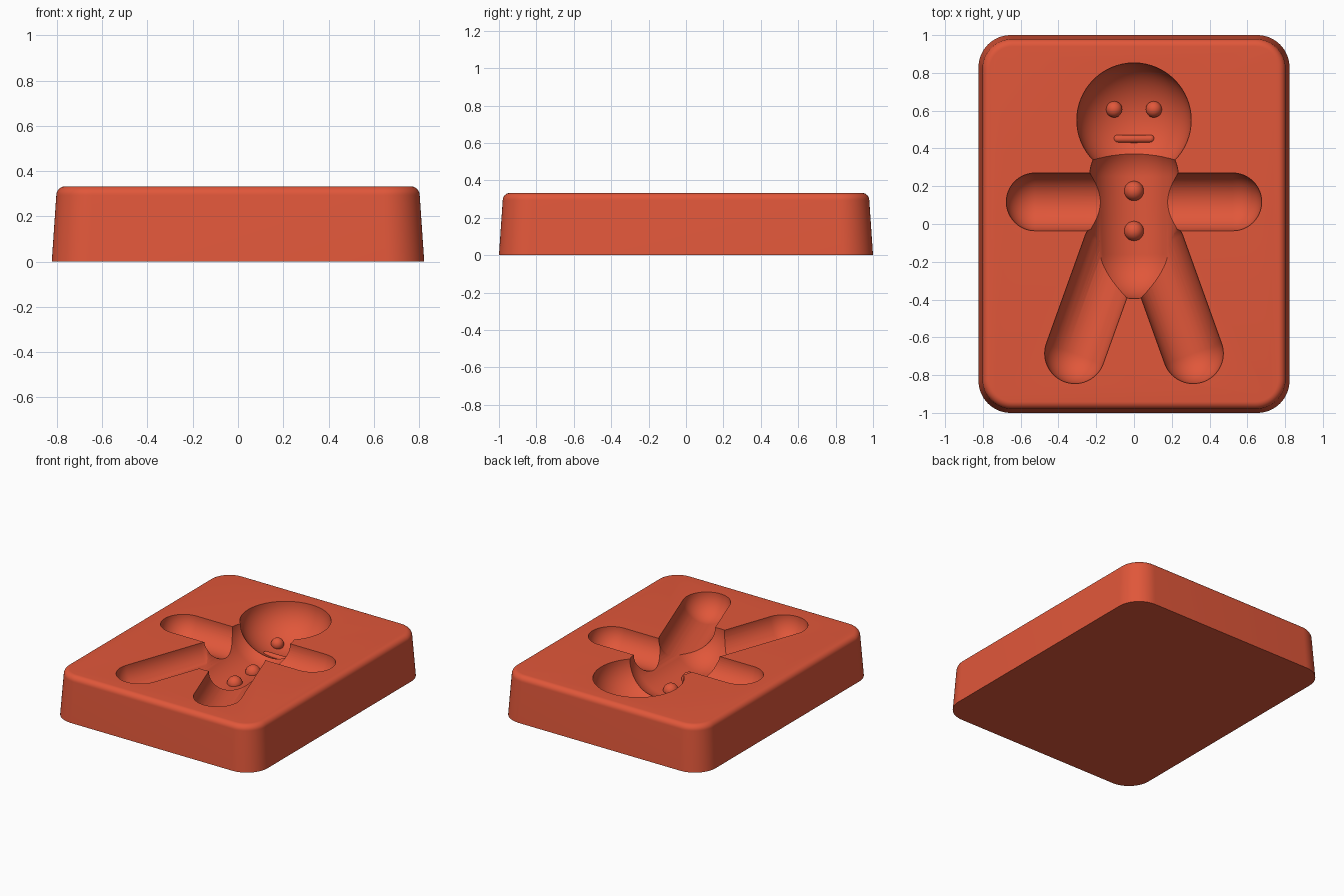
import bpy, bmesh, math
from mathutils import Vector

TOP = 0.333

cube = bpy.data.objects.get("Cube")
if cube:
    bpy.data.objects.remove(cube)

clay = bpy.data.materials.new("terracotta_red")
clay.use_nodes = True
clay.diffuse_color = (0.75, 0.095, 0.042, 1)
clay.node_tree.nodes["Principled BSDF"].inputs["Base Color"].default_value = clay.diffuse_color


def make_object(name, bm):
    bmesh.ops.recalc_face_normals(bm, faces=bm.faces)
    mesh = bpy.data.meshes.new(name)
    bm.to_mesh(mesh)
    bm.free()
    mesh.materials.append(clay)
    obj = bpy.data.objects.new(name, mesh)
    bpy.context.collection.objects.link(obj)
    return obj


def rounded_loop(bm, hx, hy, r, z, steps=16):
    """Ring of vertices around a rounded rectangle."""
    ring = []
    for i, (sx, sy) in enumerate([(1, 1), (-1, 1), (-1, -1), (1, -1)]):
        for k in range(steps + 1):
            a = (i + k / steps) * math.pi / 2
            ring.append(bm.verts.new((sx * (hx - r) + r * math.cos(a),
                                      sy * (hy - r) + r * math.sin(a), z)))
    return ring


def cavity(name, points, radius, depth, segments=64, rings=16):
    """Round-bottomed trough swept between the points, open at the top."""
    bm = bmesh.new()
    for px, py in points:
        for j in range(rings):
            t = j / rings * math.pi / 2
            for i in range(segments):
                a = 2 * math.pi * i / segments
                x, y = px + radius * math.cos(t) * math.cos(a), py + radius * math.cos(t) * math.sin(a)
                bm.verts.new((x, y, TOP - 0.002 - depth * math.sin(t)))
                if j == 0:
                    bm.verts.new((x, y, TOP + 0.1))
        bm.verts.new((px, py, TOP - 0.002 - depth))
    hull = bmesh.ops.convex_hull(bm, input=bm.verts)
    loose = {g for g in hull["geom_interior"] + hull["geom_unused"] if isinstance(g, bmesh.types.BMVert)}
    bmesh.ops.delete(bm, geom=list(loose), context='VERTS')
    return make_object(name, bm)


def ball(name, x, y, z, r):
    bm = bmesh.new()
    bmesh.ops.create_uvsphere(bm, u_segments=32, v_segments=16, radius=r)
    bmesh.ops.translate(bm, verts=bm.verts, vec=Vector((x, y, z)))
    return make_object(name, bm)


def smooth(obj, angle=35):
    bpy.ops.object.select_all(action='DESELECT')
    obj.select_set(True)
    bpy.context.view_layer.objects.active = obj
    bpy.ops.object.shade_smooth_by_angle(angle=math.radians(angle))


# Mould block: drafted sides, rounded corners and a rounded top rim
bm = bmesh.new()
rim, hx, hy = 0.04, 0.803, 0.98
loops = [rounded_loop(bm, 0.823, 1.0, 0.17, 0)]
for k in range(9):
    a = k / 8 * math.pi / 2
    inset = rim * (1 - math.cos(a))
    loops.append(rounded_loop(bm, hx - inset, hy - inset, 0.16 - inset, TOP - rim + rim * math.sin(a)))
for low, high in zip(loops, loops[1:]):
    for i in range(len(low)):
        j = (i + 1) % len(low)
        bm.faces.new((low[i], low[j], high[j], high[i]))
bm.faces.new(loops[0])
bm.faces.new(loops[-1])
block = make_object("mould_block", bm)

# Figure-shaped hollow
cutters = [
    cavity("head_cutter", [(0, 0.55)], 0.303, 0.25),
    cavity("body_cutter", [(0, 0.25), (0, -0.16)], 0.235, 0.235),
    cavity("arms_cutter", [(-0.523, 0.117), (0.523, 0.117)], 0.153, 0.153),
]
for side, s in (("left", 1), ("right", -1)):
    cutters.append(cavity(side + "_leg_cutter", [(s * 0.11, -0.12), (s * 0.313, -0.685)], 0.16, 0.16))
bpy.context.view_layer.objects.active = block
for cutter in cutters:
    mod = block.modifiers.new("cut", 'BOOLEAN')
    mod.operation, mod.solver, mod.object = 'DIFFERENCE', 'EXACT', cutter
    bpy.ops.object.modifier_apply(modifier=mod.name)
    bpy.data.objects.remove(cutter)
smooth(block)

# Raised face details and buttons on the hollow's floor
details = [ball("left_eye", 0.105, 0.607, TOP - 0.22, 0.043),
           ball("right_eye", -0.105, 0.607, TOP - 0.22, 0.043),
           ball("upper_button", 0, 0.175, TOP - 0.235, 0.052),
           ball("lower_button", 0, -0.037, TOP - 0.235, 0.052)]

# Mouth bar with rounded ends
bm = bmesh.new()
for s in (-1, 1):
    end = bmesh.ops.create_uvsphere(bm, u_segments=24, v_segments=12, radius=0.021)
    bmesh.ops.translate(bm, verts=end["verts"], vec=Vector((s * 0.088, 0.451, TOP - 0.232)))
hull = bmesh.ops.convex_hull(bm, input=bm.verts)
inner = {g for g in hull["geom_interior"] if isinstance(g, bmesh.types.BMVert)}
bmesh.ops.delete(bm, geom=list(inner), context='VERTS')
details.append(make_object("mouth", bm))
for obj in details:
    smooth(obj, 50)
